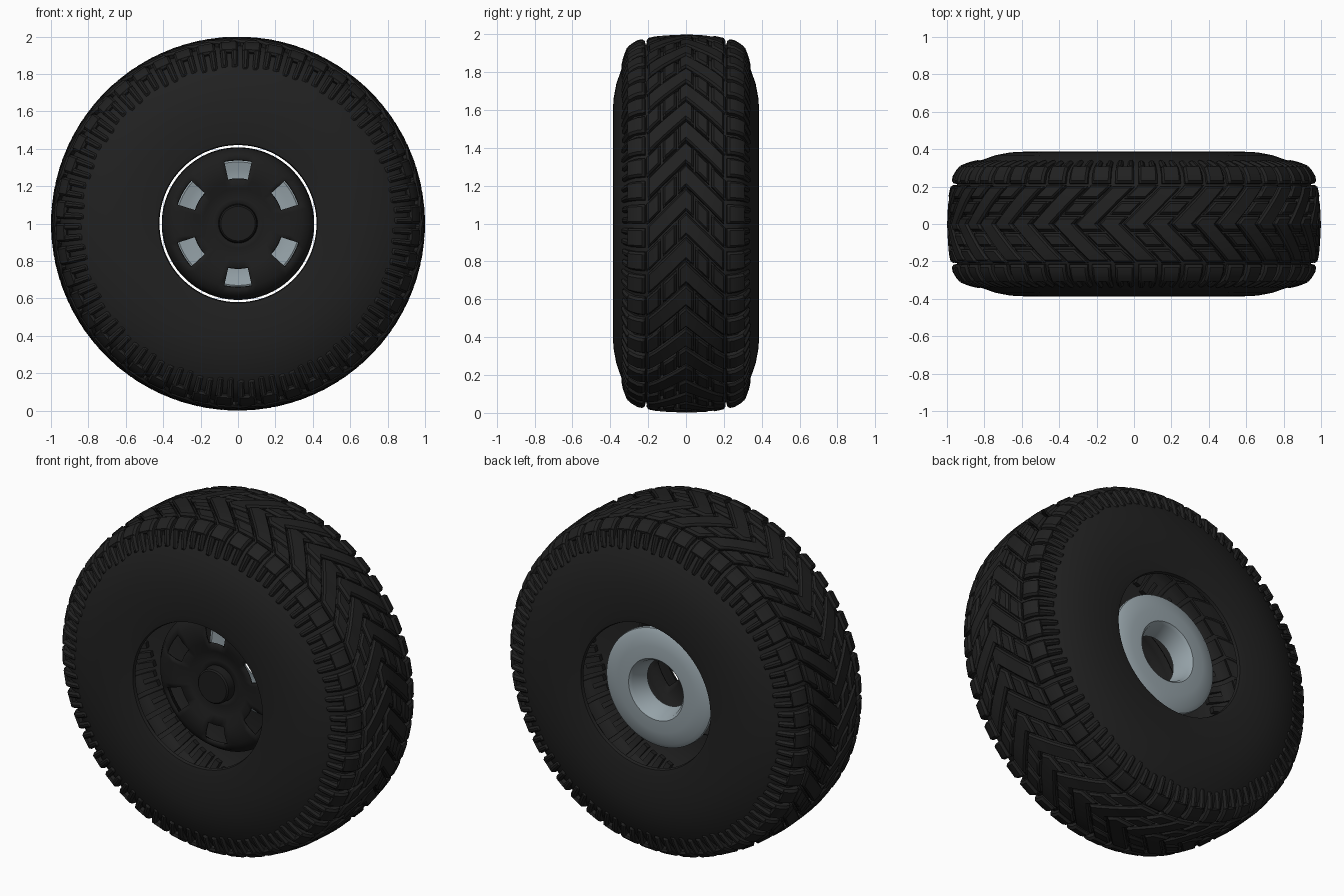
import bpy, bmesh, math
from mathutils import Vector

cube = bpy.data.objects.get("Cube")
if cube:
    bpy.data.objects.remove(cube, do_unlink=True)

CENTRE = 1.0          # axle height
PITCHES = 24          # tread repeats round the tyre
PITCH = 2 * math.pi / PITCHES


def material(name, colour, rough):
    m = bpy.data.materials.new(name)
    m.use_nodes = True
    m.diffuse_color = (*colour, 1)
    bsdf = m.node_tree.nodes["Principled BSDF"]
    bsdf.inputs["Base Color"].default_value = (*colour, 1)
    bsdf.inputs["Roughness"].default_value = rough
    return m


rubber = material("black rubber", (0.015, 0.015, 0.015), 0.8)
black_paint = material("black paint", (0.012, 0.012, 0.012), 0.6)
steel = material("blue grey steel", (0.30, 0.36, 0.39), 0.5)


def polar(radius, angle, y):
    return Vector((radius * math.cos(angle), y, CENTRE + radius * math.sin(angle)))


def finish(name, bm, mat, angle=35):
    bmesh.ops.recalc_face_normals(bm, faces=bm.faces)
    mesh = bpy.data.meshes.new(name)
    bm.to_mesh(mesh)
    bm.free()
    mesh.materials.append(mat)
    obj = bpy.data.objects.new(name, mesh)
    bpy.context.collection.objects.link(obj)
    bpy.ops.object.select_all(action="DESELECT")
    obj.select_set(True)
    bpy.context.view_layer.objects.active = obj
    bpy.ops.object.shade_smooth_by_angle(angle=math.radians(angle))
    return obj


def revolve(profile, segments, skip=lambda ring, seg: False, closed=False):
    """Turn (radius, y) points about the axle, leaving out skipped faces."""
    bm = bmesh.new()
    step = 2 * math.pi / segments
    rings = [[bm.verts.new(polar(r, (i - 0.5) * step, y)) for i in range(segments)]
             for r, y in profile]
    for k in range(len(rings) if closed else len(rings) - 1):
        a, b = rings[k], rings[(k + 1) % len(rings)]
        for i in range(segments):
            j = (i + 1) % segments
            if not skip(k, i):
                bm.faces.new((a[i], a[j], b[j], b[i]))
    return bm


# Tyre carcass: open shell with rounded sidewalls
half = [(0.42, 0.36), (0.425, 0.378), (0.46, 0.385), (0.58, 0.387), (0.66, 0.383),
        (0.74, 0.368), (0.82, 0.340), (0.88, 0.308), (0.93, 0.270), (0.955, 0.18)]
carcass = half + [(0.965, 0)] + [(r, -y) for r, y in reversed(half)]
finish("tyre_carcass", revolve(carcass, 96), rubber, 50)

# Tread surface as (y, radius) points, measured from the crown out to the shoulder
contour = [Vector(p) for p in ((0, 1.0), (0.15, 0.992), (0.27, 0.966),
                               (0.312, 0.93), (0.332, 0.88), (0.345, 0.82))]


def tread_point(t, height):
    """Position on the tread at distance t from the crown, raised along its normal."""
    left = abs(t)
    for a, b in zip(contour, contour[1:]):
        d = b - a
        if left <= d.length or b is contour[-1]:
            p = a + d.normalized() * left
            n = Vector((-d.y, d.x)).normalized()
            if n.y < 0:
                n = -n
            p = p + n * height
            return math.copysign(1, t) * p.x, p.y
        left -= d.length


def add_lug(bm, phase, t0, t1, width, side):
    """Bevelled block which slants from the crown, then runs straight down the shoulder."""
    bevel = 0.012
    count = max(2, round((t1 - t0) / 0.04))
    inner = [t0 + (t1 - t0) * i / count for i in range(count + 1)]
    stations = [(t0, True), (t0 + bevel, False)]
    stations += [(t, False) for t in inner[1:-1]]
    stations += [(t1 - bevel, False), (t1, True)]
    rows = []
    for t, end in stations:
        top = -bevel if end else 0
        w = width / 2
        section = [(-w, -0.045), (-w, -bevel), (bevel - w, top),
                   (w - bevel, top), (w, -bevel), (w, -0.045)]
        row = []
        for s, h in section:
            y, r = tread_point(t, h)
            row.append(bm.verts.new(polar(r, phase + s - min(abs(t), 0.21), side * y)))
        rows.append(row)
    for a, b in zip(rows, rows[1:]):
        for i in range(6):
            j = (i + 1) % 6
            bm.faces.new((a[i], a[j], b[j], b[i]))
    bm.faces.new(rows[0])
    bm.faces.new(rows[-1])


# Tread blocks: interlocking chevron bars and clawed shoulder lugs
crown, shoulder = bmesh.new(), bmesh.new()
for side in (1, -1):
    for n in range(PITCHES):
        start = (n + (0.5 if side < 0 else 0)) * PITCH
        add_lug(crown, start, -0.04, 0.205, 0.118, side)
        mid = start + PITCH / 2
        add_lug(crown, mid, 0.052, 0.122, 0.112, side)
        add_lug(crown, mid, 0.136, 0.212, 0.112, side)
        for phase, reach in ((start, 0.44), (mid, 0.425)):
            add_lug(shoulder, phase, 0.222, 0.335, 0.105, side)
            for offset in (-0.033, 0.033):
                add_lug(shoulder, phase + offset, 0.318, reach, 0.038, side)
finish("tread_bars", crown, rubber, 25)
finish("shoulder_lugs", shoulder, rubber, 25)

# Wheel disc: dished face with six slots and a raised hub cap
SEGMENTS = 72
disc_profile = [(0.402, -0.11), (0.397, -0.15), (0.375, -0.182), (0.34, -0.20),
                (0.29, -0.207), (0.24, -0.202), (0.19, -0.182), (0.13, -0.17), (0.104, -0.178)]


def in_slot(ring, seg):
    spoke = (seg - SEGMENTS // 4) % (SEGMENTS // 6)
    return ring in (3, 4) and min(spoke, SEGMENTS // 6 - spoke) <= 2


disc = finish("wheel_disc", revolve(disc_profile, SEGMENTS, in_slot), black_paint, 40)
shell = disc.modifiers.new("thickness", "SOLIDIFY")
shell.thickness = 0.012
shell.offset = 0

# Hub cap
cap = revolve([(0.106, -0.165), (0.10, -0.232), (0.092, -0.24), (0.001, -0.24)], 48)
finish("hub_cap", cap, black_paint)

# Brake drum at the back, with a tapered open bore
drum_profile = [(0.14, 0.16), (0.165, 0.265), (0.18, 0.28), (0.25, 0.278), (0.32, 0.265),
                (0.345, 0.25), (0.348, 0.235), (0.33, 0.225), (0.29, 0.235),
                (0.20, 0.25), (0.18, 0.24), (0.15, 0.16)]
finish("brake_drum", revolve(drum_profile, 72, closed=True), steel, 40)
